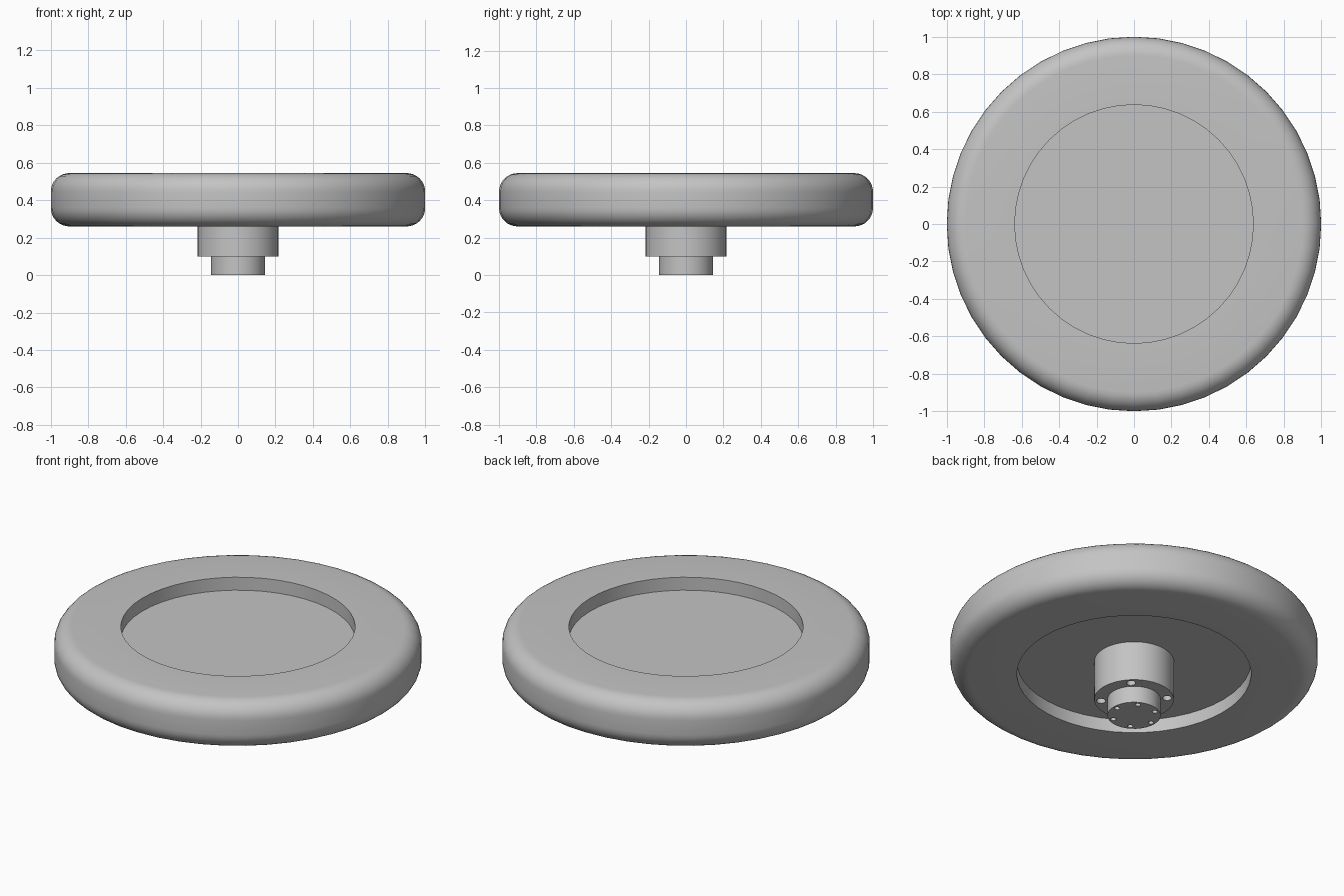
import bpy, bmesh
from math import cos, sin, pi, radians
from mathutils import Matrix

cube = bpy.data.objects.get("Cube")
if cube:
    bpy.data.objects.remove(cube, do_unlink=True)

grey = bpy.data.materials.new("plain grey")
grey.use_nodes = True
COLOUR = (0.55, 0.55, 0.55, 1)
grey.diffuse_color = COLOUR
grey.node_tree.nodes["Principled BSDF"].inputs["Base Color"].default_value = COLOUR

BOTTOM, TOP = 0.26, 0.545      # tyre height
BORE = 0.637                   # inner radius of the tyre
FILLET = 0.1
RECESS = 0.078                 # depth of the dish on each side
HUB_BASE = 0.1


def add_object(name, bm):
    bmesh.ops.recalc_face_normals(bm, faces=bm.faces)
    mesh = bpy.data.meshes.new(name)
    bm.to_mesh(mesh)
    bm.free()
    mesh.materials.append(grey)
    obj = bpy.data.objects.new(name, mesh)
    bpy.context.collection.objects.link(obj)
    return obj


def activate(obj):
    bpy.ops.object.select_all(action='DESELECT')
    obj.select_set(True)
    bpy.context.view_layer.objects.active = obj


def smooth(obj):
    activate(obj)
    bpy.ops.object.shade_smooth_by_angle(angle=radians(30))


def lathe(name, profile, steps, closed):
    """Revolve (radius, z) points about z; open profiles get flat end caps."""
    bm = bmesh.new()
    rings = [[bm.verts.new((r * cos(2 * pi * i / steps), r * sin(2 * pi * i / steps), z))
              for i in range(steps)] for r, z in profile]
    pairs = list(zip(rings, rings[1:]))
    if closed:
        pairs.append((rings[-1], rings[0]))
    else:
        bm.faces.new(rings[0])
        bm.faces.new(rings[-1])
    for a, b in pairs:
        for i in range(steps):
            j = (i + 1) % steps
            bm.faces.new((a[i], a[j], b[j], b[i]))
    return add_object(name, bm)


def fillet(z, start):
    """Quarter-circle profile points at the outer edge of the tyre."""
    return [(1 - FILLET + FILLET * cos(start + k * pi / 16),
             z + FILLET * sin(start + k * pi / 16)) for k in range(9)]


# Tyre with rounded outer edges
profile = [(BORE, BOTTOM)] + fillet(BOTTOM + FILLET, -pi / 2)
profile += fillet(TOP - FILLET, 0) + [(BORE, TOP)]
smooth(lathe("tyre", profile, 48, True))

# Web disc closing the bore
smooth(lathe("web_disc", [(BORE, BOTTOM + RECESS), (BORE, TOP - RECESS)], 48, False))

# Stepped hub below the web
hub = lathe("hub", [(0.145, 0), (0.145, HUB_BASE), (0.217, HUB_BASE), (0.217, 0.36)], 32, False)

# Bolt holes: four in the hub shoulder, six in the end face
bm = bmesh.new()
for count, offset, ring, radius, base, depth in (
        (4, 45, 0.18, 0.025, HUB_BASE, 0.1),
        (6, 0, 0.12, 0.015, 0, 0.06)):
    for k in range(count):
        a = radians(offset) + 2 * pi * k / count
        place = Matrix.Translation((ring * cos(a), ring * sin(a), base))
        bmesh.ops.create_cone(bm, cap_ends=True, segments=16, radius1=radius,
                              radius2=radius, depth=2 * depth, matrix=place)
cutter = add_object("hole_cutter", bm)
cutter.hide_render = True
cut = hub.modifiers.new("bolt_holes", 'BOOLEAN')
cut.operation = 'DIFFERENCE'
cut.solver = 'EXACT'
cut.object = cutter
activate(hub)
bpy.ops.object.modifier_apply(modifier=cut.name)
bpy.data.objects.remove(cutter, do_unlink=True)
smooth(hub)
